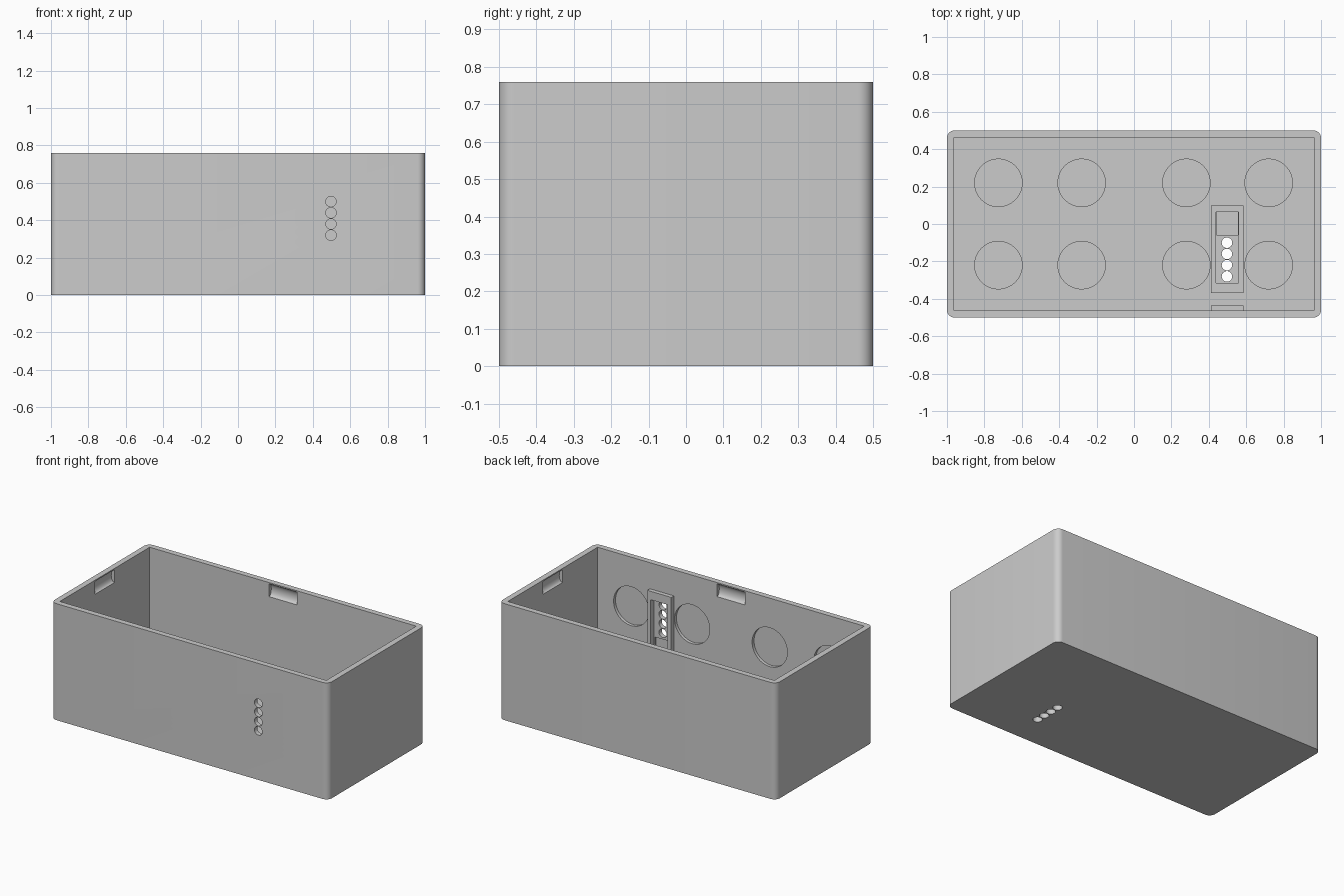
import bpy
import bmesh
from math import pi
from mathutils import Matrix, Vector

cube = bpy.data.objects.get("Cube")
if cube:
    bpy.data.objects.remove(cube, do_unlink=True)

W, D, H = 2.0, 1.0, 0.76
IN_X, IN_Y, FLOOR = 0.962, 0.463, 0.04

grey = bpy.data.materials.new("plain_grey")
grey.use_nodes = True
grey.diffuse_color = (0.6, 0.6, 0.6, 1)
grey.node_tree.nodes["Principled BSDF"].inputs["Base Color"].default_value = (0.6, 0.6, 0.6, 1)


def finish(name, bm):
    mesh = bpy.data.meshes.new(name)
    bm.to_mesh(mesh)
    bm.free()
    mesh.materials.append(grey)
    obj = bpy.data.objects.new(name, mesh)
    bpy.context.collection.objects.link(obj)
    return obj


def box(name, low, high, frame=Matrix(), corner=0):
    low, high = Vector(low), Vector(high)
    bm = bmesh.new()
    bmesh.ops.create_cube(bm, size=1)
    bmesh.ops.scale(bm, vec=high - low, verts=bm.verts)
    bmesh.ops.translate(bm, vec=(low + high) / 2, verts=bm.verts)
    if corner:
        upright = [e for e in bm.edges
                   if abs(e.verts[0].co.z - e.verts[1].co.z) > 0.1]
        bmesh.ops.bevel(bm, geom=upright, offset=corner, segments=8,
                        profile=0.5, affect='EDGES')
    bm.transform(frame)
    return finish(name, bm)


def cylinder(name, radius, depth, frame, sides=48):
    bm = bmesh.new()
    bmesh.ops.create_cone(bm, cap_ends=True, segments=sides, radius1=radius,
                          radius2=radius, depth=depth)
    bm.transform(frame)
    return finish(name, bm)


def combine(target, tool, operation='DIFFERENCE'):
    mod = target.modifiers.new("combine", 'BOOLEAN')
    mod.operation, mod.object, mod.solver = operation, tool, 'EXACT'
    bpy.context.view_layer.objects.active = target
    bpy.ops.object.modifier_apply(modifier=mod.name)
    bpy.data.objects.remove(tool, do_unlink=True)


# Rounded outer shell and square cavity
tray = box("box_body", (-W / 2, -D / 2, 0), (W / 2, D / 2, H), corner=0.04)
combine(tray, box("cavity", (-IN_X, -IN_Y, FLOOR), (IN_X, IN_Y, H + 0.2)))

# Matching connector mounts on the floor and the front wall
floor = Matrix.Translation((0.5, -0.19, FLOOR))
wall = Matrix.Translation((0.5, -IN_Y, 0.41)) @ Matrix.Rotation(-pi / 2, 4, 'X')
for frame, rows in ((floor, (-0.03, 0.41)), (wall, (-0.03,))):
    # Raised frame, shallow pocket and deeper end pocket
    combine(tray, box("mount_frame", (-0.088, -0.18, -0.015),
                      (0.085, 0.29, 0.027), frame), 'UNION')
    combine(tray, box("pocket", (-0.062, -0.125, -0.008),
                      (0.06, 0.255, 0.1), frame))
    combine(tray, box("end_pocket", (-0.06, 0.13, -0.02),
                      (0.055, 0.253, 0.05), frame))
    # Four through holes for the pins
    for i in range(4):
        at = Matrix.Translation((-0.003, -0.09 + 0.06 * i, 0))
        combine(tray, cylinder("pin_hole", 0.028, 0.3, frame @ at, 32))
    # Round magnet recesses
    for v in rows:
        for u in (-1.225, -0.78, -0.22, 0.22):
            at = Matrix.Translation((u, v, 0))
            combine(tray, cylinder("round_recess", 0.127, 0.04, frame @ at, 64))

# Curved lid-catch scoops near the rim, one per wall
for turn, reach in ((0, IN_Y), (pi / 2, IN_X), (pi, IN_Y), (-pi / 2, IN_X)):
    place = (Matrix.Rotation(turn, 4, 'Z') @ Matrix.Translation((0, -reach, 0.71))
             @ Matrix.Diagonal((1, 0.55, 1, 1)) @ Matrix.Rotation(pi / 2, 4, 'Y'))
    combine(tray, cylinder("catch_scoop", 0.042, 0.2, place, 32))

# Smooth the rounded faces and keep the edges crisp
bpy.ops.object.select_all(action='DESELECT')
tray.select_set(True)
bpy.context.view_layer.objects.active = tray
bpy.ops.object.shade_smooth_by_angle(angle=0.5)
